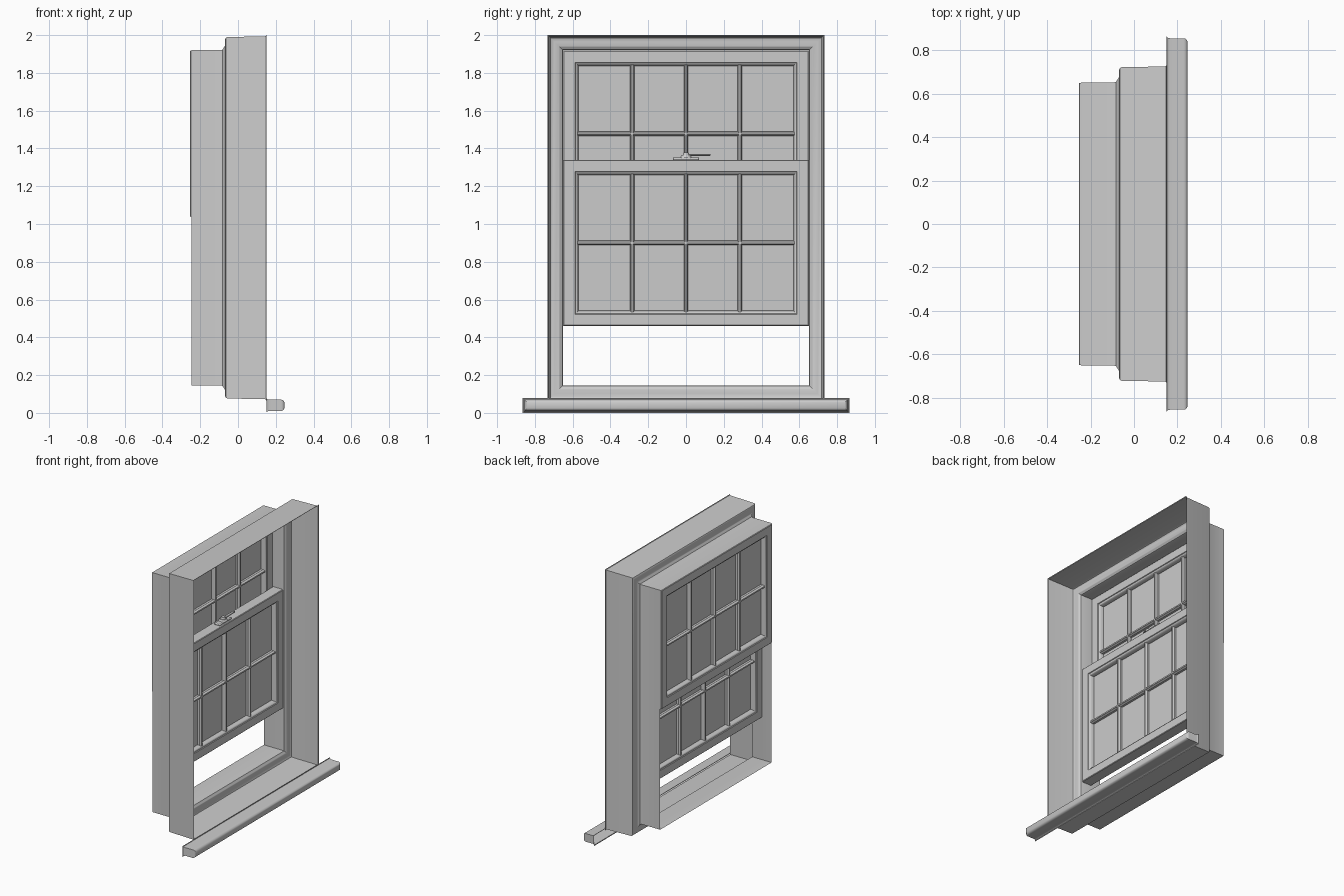
import bpy, bmesh, math
from mathutils import Matrix

if "Cube" in bpy.data.objects:
    bpy.data.objects.remove(bpy.data.objects["Cube"])


def finish(name, bm, bevel=0.0):
    bmesh.ops.recalc_face_normals(bm, faces=bm.faces)
    me = bpy.data.meshes.new(name)
    bm.to_mesh(me)
    bm.free()
    ob = bpy.data.objects.new(name, me)
    bpy.context.collection.objects.link(ob)
    if bevel:
        mod = ob.modifiers.new("bevel", 'BEVEL')
        mod.width, mod.segments = bevel, 2
    bpy.ops.object.select_all(action='DESELECT')
    ob.select_set(True)
    bpy.context.view_layer.objects.active = ob
    bpy.ops.object.shade_smooth_by_angle(angle=math.radians(35))
    return ob


def ring(name, profile, hw, hh, zc, xc=0, closed=False, cap=False):
    """Sweep a (x, outward offset) profile round a mitred rectangle."""
    bm = bmesh.new()
    loops = [[bm.verts.new((xc + x, sy * (hw + o), zc + sz * (hh + o)))
              for sy, sz in ((-1, -1), (1, -1), (1, 1), (-1, 1))] for x, o in profile]
    pairs = list(zip(loops, loops[1:]))
    if closed:
        pairs.append((loops[-1], loops[0]))
    for a, b in pairs:
        for i in range(4):
            j = (i + 1) % 4
            bm.faces.new((a[i], a[j], b[j], b[i]))
    if cap:
        bm.faces.new(loops[-1])
    return finish(name, bm)


def bar(name, section, half, xc, yc, zc, vertical):
    """Extrude a (depth, width) section along z or y."""
    bm = bmesh.new()
    ends = []
    for t in (-half, half):
        ends.append([bm.verts.new((xc + x, yc + (w if vertical else t), zc + (t if vertical else w)))
                     for x, w in section])
    n = len(section)
    for i in range(n):
        j = (i + 1) % n
        bm.faces.new((ends[0][i], ends[0][j], ends[1][j], ends[1][i]))
    for e in ends:
        bm.faces.new(e)
    return finish(name, bm)


def box(name, x, y, z, bevel=0.0):
    bm = bmesh.new()
    bmesh.ops.create_cube(bm, size=1)
    for v in bm.verts:
        for k, (lo, hi) in enumerate((x, y, z)):
            v.co[k] = lo if v.co[k] < 0 else hi
    return finish(name, bm, bevel)


def disc(name, x, y, z0, z1, r_low, r_top):
    bm = bmesh.new()
    bmesh.ops.create_cone(bm, cap_ends=True, segments=24, radius1=r_low, radius2=r_top, depth=z1 - z0,
                          matrix=Matrix.Translation((x, y, (z0 + z1) / 2)))
    return finish(name, bm)


# Stepped window casing: open shell with moulded step and flared room-side lip
ring("casing", [(-0.245, 0), (-0.09, 0), (-0.082, 0.003), (-0.078, 0.010), (-0.074, 0.016),
                (-0.070, 0.022), (-0.068, 0.045), (-0.068, 0.058), (-0.064, 0.066), (-0.056, 0.070),
                (0.140, 0.073), (0.147, 0.075), (0.150, 0.080)], 0.652, 0.887, 1.033)

# Sill nosing: rounded front, open at the wall, small flared lip
ring("sill", [(0.150, 0.010), (0.152, 0.005), (0.157, 0.002), (0.165, 0), (0.228, 0), (0.236, -0.002),
              (0.242, -0.007), (0.246, -0.015)], 0.855, 0.030, 0.040, cap=True)

# Sash rail and glazing bar sections
half_rail = [(0.038, 0), (0.042, -0.004), (0.042, -0.062), (0.037, -0.065), (0.035, -0.070),
             (0.030, -0.075), (0.022, -0.077), (0.012, -0.081)]
rail = half_rail + [(-x, o) for x, o in reversed(half_rail)]
half_bar = [(0.0, 0.012), (0.018, 0.011), (0.022, 0.007), (0.032, 0.005)]
bar_sec = half_bar + [(x, -w) for x, w in reversed(half_bar)]
bar_sec += [(-x, -w) for x, w in half_bar[1:]] + [(-x, w) for x, w in reversed(half_bar[1:])]


def sash(name, xc, zc):
    ring(name + "_frame", rail, 0.65, 0.44, zc, xc, closed=True)
    box(name + "_glass", (xc - 0.003, xc + 0.003), (-0.575, 0.575), (zc - 0.365, zc + 0.365))
    for i, y in enumerate((-0.285, 0, 0.285)):
        bar(f"{name}_upright_bar_{i + 1}", bar_sec, 0.365, xc, y, zc, True)
    bar(name + "_cross_bar", bar_sec, 0.575, xc, 0, zc, False)


sash("lower_sash", -0.127, 0.90)
sash("upper_sash", -0.212, 1.478)

# Sash lock on the meeting rail: plate, hub and lever
box("lock_plate", (-0.145, -0.100), (-0.07, 0.07), (1.338, 1.352), 0.005)
disc("lock_base", -0.122, 0, 1.350, 1.364, 0.032, 0.024)
disc("lock_hub", -0.122, 0, 1.362, 1.378, 0.018, 0.014)
box("lock_lever", (-0.131, -0.113), (0, 0.13), (1.361, 1.371), 0.004)
